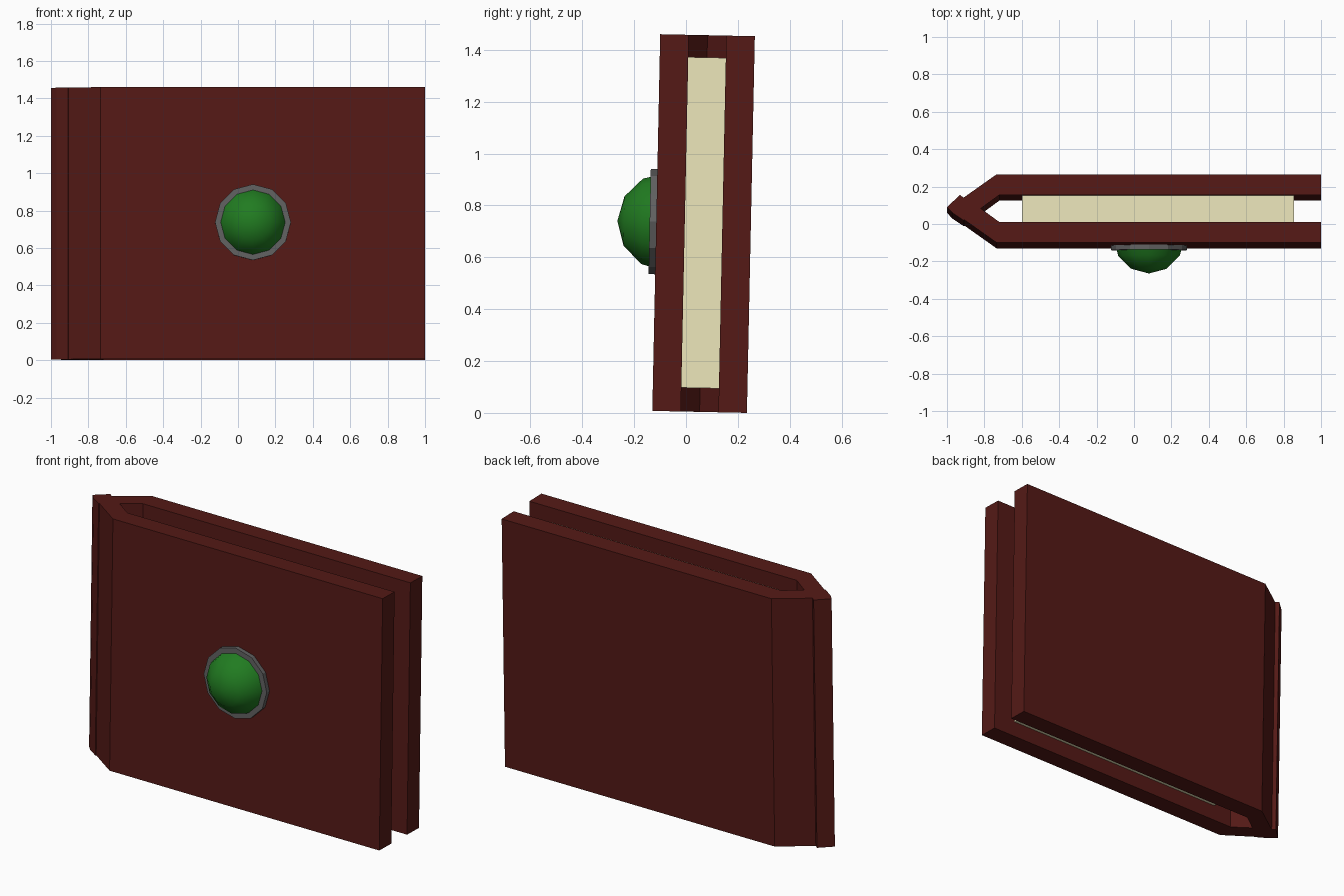
import bpy, bmesh, math
from mathutils import Matrix

if "Cube" in bpy.data.objects:
    bpy.data.objects.remove(bpy.data.objects["Cube"])

# slight backward lean shared by every part
LEAN = Matrix.Translation((0, 0, 0.005)) @ Matrix.Rotation(-0.021, 4, 'X')
MID = 0.0525          # mid plane between the two covers
H = 1.453


def material(name, rgb):
    m = bpy.data.materials.new(name)
    m.diffuse_color = (*rgb, 1)
    m.use_nodes = True
    m.node_tree.nodes["Principled BSDF"].inputs["Base Color"].default_value = m.diffuse_color
    return m


leather = material("dark_red", (0.09, 0.01, 0.008))
paper = material("cream", (0.85, 0.8, 0.5))
green = material("green", (0.015, 0.2, 0.015))
metal = material("dark_grey", (0.12, 0.12, 0.12))


def finish(bm, name, mat):
    bmesh.ops.recalc_face_normals(bm, faces=bm.faces)
    bm.transform(LEAN)
    me = bpy.data.meshes.new(name)
    bm.to_mesh(me)
    bm.free()
    me.materials.append(mat)
    ob = bpy.data.objects.new(name, me)
    bpy.context.collection.objects.link(ob)
    return ob


def prism(name, pts, z0, z1, mat):
    bm = bmesh.new()
    face = bm.faces.new([bm.verts.new((x, y, z0)) for x, y in pts])
    ext = bmesh.ops.extrude_face_region(bm, geom=[face])
    verts = [g for g in ext["geom"] if isinstance(g, bmesh.types.BMVert)]
    bmesh.ops.translate(bm, verts=verts, vec=(0, 0, z1 - z0))
    return finish(bm, name, mat)


# covers, bent inwards at the hinge
front = [(1, -0.13), (-0.735, -0.13), (-0.93, 0.008), (-0.85, 0.075),
         (-0.72, -0.02), (1, -0.02)]
prism("front_cover", front, 0, H, leather)
prism("back_cover", [(x, 2 * MID - y) for x, y in front], 0, H, leather)

# spine bar joining the hinges
prism("spine", [(-1, 0.06), (-0.93, 0.125), (-0.9, 0.1), (-0.85, 0.04),
                (-0.91, -0.012), (-0.97, 0.028)], 0, H, leather)

# page block
prism("pages", [(-0.6, -0.02), (0.855, -0.02), (0.855, 0.135), (-0.6, 0.135)],
      0.092, 1.367, paper)

# round setting on the front cover
to_front = Matrix.Rotation(math.pi / 2, 4, 'X')
bm = bmesh.new()
bmesh.ops.create_cone(bm, cap_ends=True, segments=12, radius1=0.203,
                      radius2=0.203, depth=0.035,
                      matrix=Matrix.Translation((0.08, -0.138, 0.73)) @ to_front)
finish(bm, "gem_setting", metal)

# faceted gem, back half removed
bm = bmesh.new()
bmesh.ops.create_uvsphere(bm, u_segments=12, v_segments=6, radius=0.19,
                          matrix=Matrix.Translation((0.08, -0.09, 0.73)) @ to_front)
bmesh.ops.delete(bm, geom=[v for v in bm.verts if v.co.y > -0.08], context='VERTS')
gem = finish(bm, "gem", green)
gem.data.polygons.foreach_set("use_smooth", [True] * len(gem.data.polygons))
